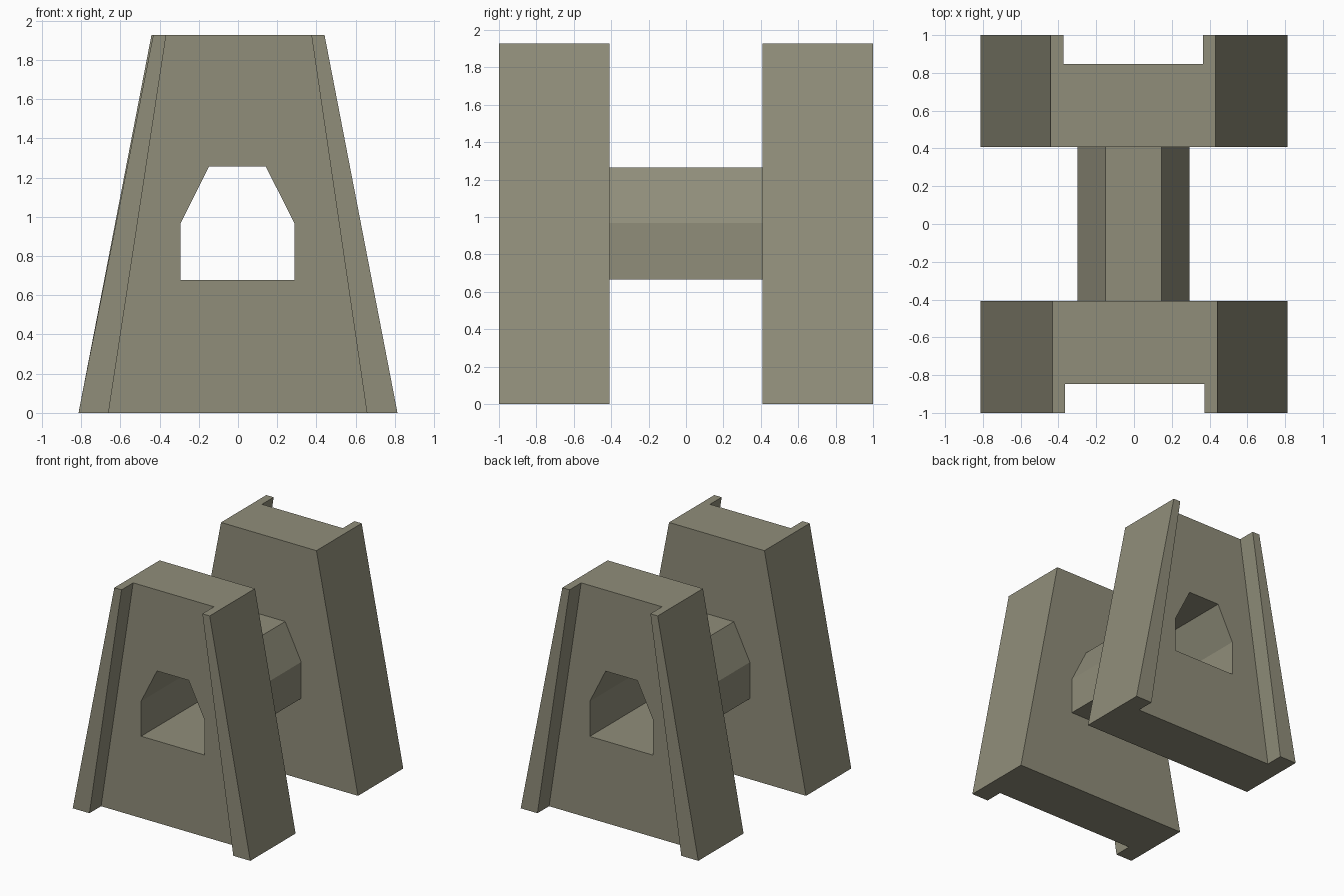
import bpy, bmesh

if "Cube" in bpy.data.objects:
    bpy.data.objects.remove(bpy.data.objects["Cube"])

stone = bpy.data.materials.new("olive grey stone")
stone.diffuse_color = (0.28, 0.27, 0.195, 1)
stone.use_nodes = True
stone.node_tree.nodes["Principled BSDF"].inputs["Base Color"].default_value = stone.diffuse_color


def make_object(name, bm):
    bmesh.ops.recalc_face_normals(bm, faces=bm.faces[:])
    mesh = bpy.data.meshes.new(name)
    bm.to_mesh(mesh)
    bm.free()
    mesh.materials.append(stone)
    ob = bpy.data.objects.new(name, mesh)
    bpy.context.collection.objects.link(ob)
    return ob


def loft(bm, lower, upper, caps=True):
    a = [bm.verts.new(p) for p in lower]
    b = [bm.verts.new(p) for p in upper]
    n = len(a)
    for i in range(n):
        j = (i + 1) % n
        bm.faces.new((a[i], a[j], b[j], b[i]))
    if caps:
        bm.faces.new(a[::-1])
        bm.faces.new(b)
    return a, b


def arch(half, top_half, bottom, shoulder, top, y):
    c = -0.003
    return [(c - half, y, bottom), (c + half, y, bottom), (c + half, y, shoulder),
            (c + top_half, y, top), (c - top_half, y, top), (c - half, y, shoulder)]


def inner(y):
    return arch(0.29, 0.145, 0.677, 0.967, 1.256, y)


def outer(y):
    return arch(0.296, 0.149, 0.667, 0.968, 1.264, y)


# U-shaped tower cross-section, recess on the outer side
def section(left, right, rec_left, rec_right, z, s):
    pts = [(left, -1), (rec_left, -1), (rec_left, -0.848), (rec_right, -0.848),
           (rec_right, -1), (right, -1), (right, -0.408), (left, -0.408)]
    return [(s * x, s * y, z) for x, y in pts]


# Tapered towers, the back one turned half round, each pierced by the passage
for name, s in (("front_tower", 1), ("back_tower", -1)):
    bm = bmesh.new()
    loft(bm, section(-0.813, 0.813, -0.66, 0.657, 0, s),
         section(-0.432, 0.441, -0.366, 0.374, 1.927, s))
    tower = make_object(name, bm)
    bm = bmesh.new()
    loft(bm, inner(-1.2), inner(1.2))
    cutter = make_object("passage_cutter", bm)
    cutter.hide_render = True
    mod = tower.modifiers.new("passage", 'BOOLEAN')
    mod.operation = 'DIFFERENCE'
    mod.solver = 'EXACT'
    mod.object = cutter
    bpy.context.view_layer.objects.active = tower
    bpy.ops.object.modifier_apply(modifier=mod.name)
    bpy.data.objects.remove(cutter)

# Thin-walled hollow bridge between the towers
bm = bmesh.new()
o = loft(bm, outer(-0.408), outer(0.408), caps=False)
i = loft(bm, inner(-0.408), inner(0.408), caps=False)
for ro, ri in zip(o, i):
    for k in range(6):
        j = (k + 1) % 6
        bm.faces.new((ro[k], ro[j], ri[j], ri[k]))
make_object("bridge_tube", bm)
